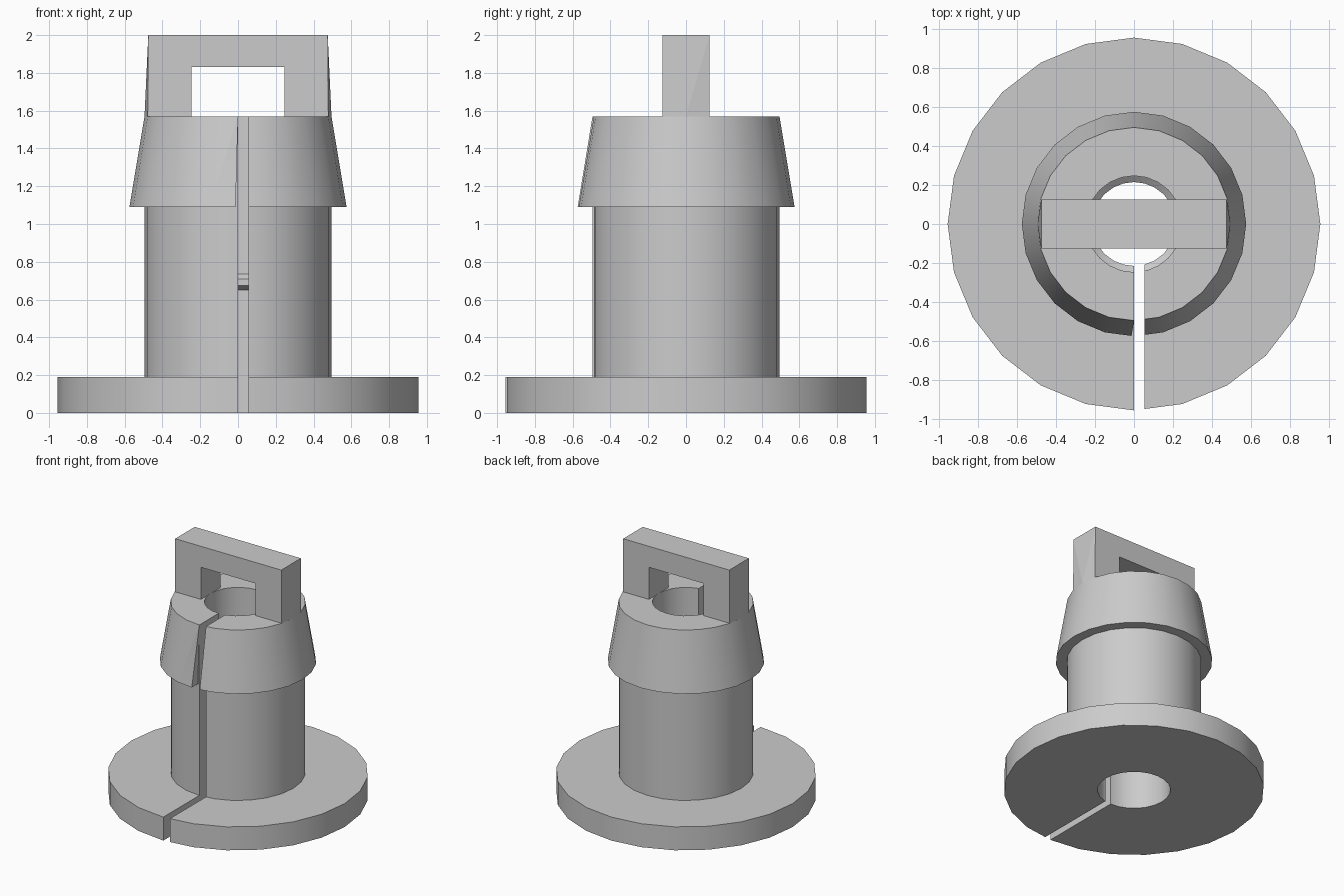
import bpy, bmesh, math

cube = bpy.data.objects.get("Cube")
if cube:
    bpy.data.objects.remove(cube)

grey = bpy.data.materials.new("plain grey")
grey.use_nodes = True
grey.diffuse_color = (0.6, 0.6, 0.6, 1)
grey.node_tree.nodes["Principled BSDF"].inputs["Base Color"].default_value = (0.6, 0.6, 0.6, 1)


def make_object(name, bm):
    bmesh.ops.recalc_face_normals(bm, faces=bm.faces)
    mesh = bpy.data.meshes.new(name)
    bm.to_mesh(mesh)
    bm.free()
    mesh.materials.append(grey)
    obj = bpy.data.objects.new(name, mesh)
    bpy.context.collection.objects.link(obj)
    return obj


def lathe(name, profile, sides=24):
    """Closed (radius, height) profile turned about the z axis."""
    bm = bmesh.new()
    rings = []
    for i in range(sides):
        a = 2 * math.pi * i / sides
        rings.append([bm.verts.new((r * math.cos(a), r * math.sin(a), z)) for r, z in profile])
    n = len(profile)
    for i in range(sides):
        p, q = rings[i], rings[(i + 1) % sides]
        for j in range(n):
            k = (j + 1) % n
            bm.faces.new((p[j], q[j], q[k], p[k]))
    return make_object(name, bm)


def prism(name, outline, y0, y1):
    """Outline in x and z, extruded from y0 to y1."""
    bm = bmesh.new()
    face = bm.faces.new([bm.verts.new((x, y0, z)) for x, z in outline])
    new = bmesh.ops.extrude_face_region(bm, geom=[face])["geom"]
    verts = [v for v in new if isinstance(v, bmesh.types.BMVert)]
    bmesh.ops.translate(bm, verts=verts, vec=(0, y1 - y0, 0))
    return make_object(name, bm)


def cut(target, cutter):
    mod = target.modifiers.new("cut", 'BOOLEAN')
    mod.operation = 'DIFFERENCE'
    mod.solver = 'EXACT'
    mod.object = cutter
    bpy.context.view_layer.objects.active = target
    bpy.ops.object.modifier_apply(modifier=mod.name)
    bpy.data.objects.remove(cutter)


# Flanged sleeve: disc, stem, tapered collar and bore with an inner ridge
sleeve = lathe("flanged_sleeve", [
    (0.955, 0), (0.955, 0.19), (0.495, 0.19), (0.495, 1.09), (0.575, 1.09), (0.495, 1.57),
    (0.247, 1.57), (0.247, 0.735), (0.215, 0.71), (0.215, 0.675), (0.268, 0.65), (0.268, 0)])

# Slit along the front, slightly flared on one side of the collar
cut(sleeve, prism("slit_cutter", [(0, -0.1), (0.055, -0.1), (0.055, 1.7), (0, 1.7)], -1.1, -0.1))
cut(sleeve, prism("flare_cutter", [(-0.013, 1.08), (0.03, 1.08), (0.03, 1.6), (0, 1.57)], -0.7, -0.496))

bpy.ops.object.select_all(action='DESELECT')
sleeve.select_set(True)
bpy.context.view_layer.objects.active = sleeve
bpy.ops.object.shade_smooth_by_angle(angle=math.radians(30))

# Handle: an arch whose ends bulge at the foot to meet the round collar
half = [(0.245, 1.83), (0.245, 1.57), (0.478, 1.57), (0.475, 2)]
outline = half + [(-x, z) for x, z in reversed(half)]
handle = prism("handle", outline, -0.125, 0.125)
bm = bmesh.new()
bm.from_mesh(handle.data)
ends = [e for e in bm.edges
        if all(abs(v.co.x) > 0.477 for v in e.verts) and abs(e.verts[0].co.y - e.verts[1].co.y) > 0.1]
for v in bmesh.ops.subdivide_edges(bm, edges=ends, cuts=1)["geom_inner"]:
    if isinstance(v, bmesh.types.BMVert):
        v.co.x = math.copysign(0.495, v.co.x)
bmesh.ops.triangulate(bm, faces=[f for f in bm.faces if len(f.verts) > 4])
bm.to_mesh(handle.data)
bm.free()
